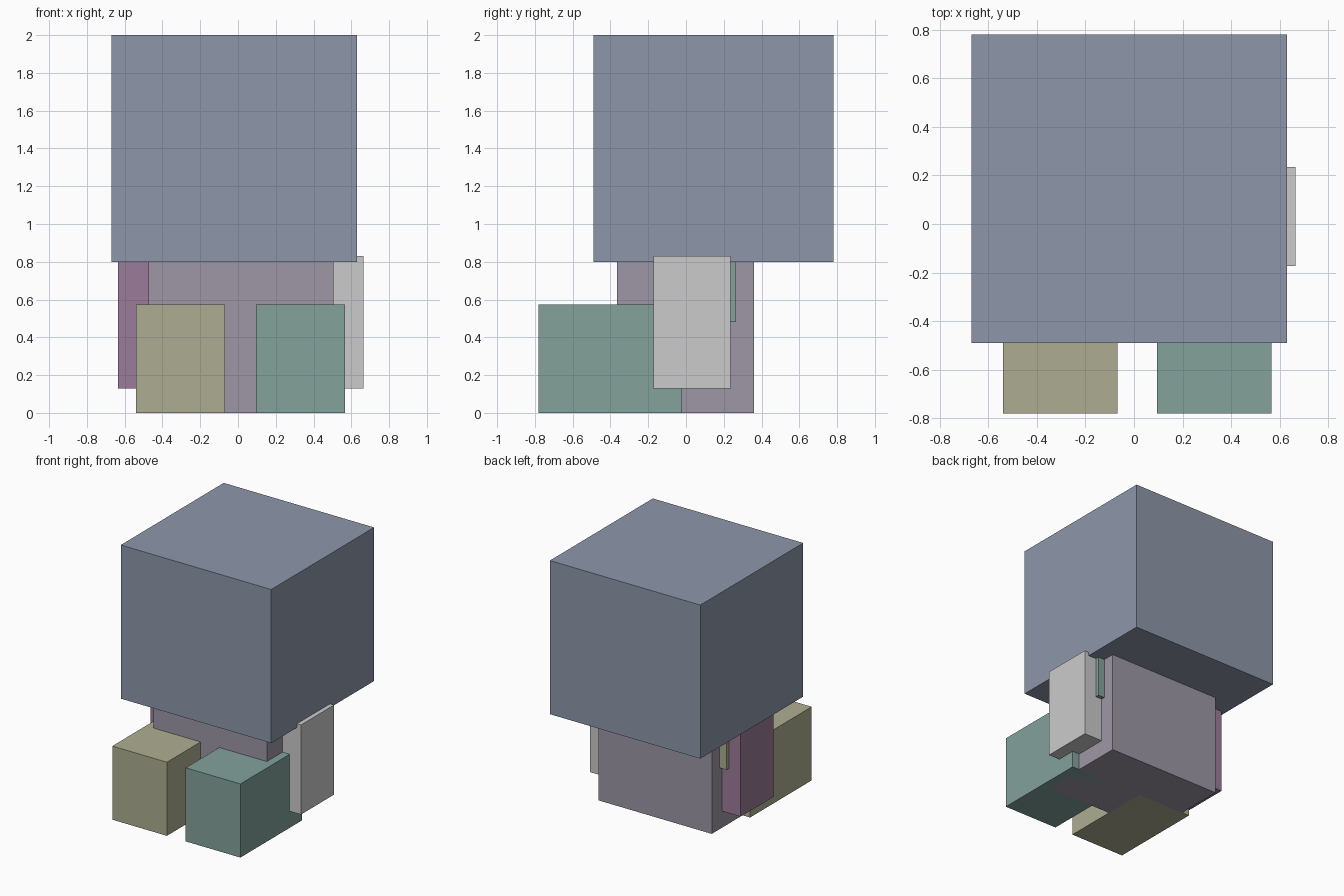
import bpy

if "Cube" in bpy.data.objects:
    bpy.data.objects.remove(bpy.data.objects["Cube"])


def material(name, rgb):
    m = bpy.data.materials.new(name)
    m.diffuse_color = (*rgb, 1)
    m.use_nodes = True
    m.node_tree.nodes["Principled BSDF"].inputs["Base Color"].default_value = m.diffuse_color
    return m


def box(name, x, y, z, mat=None):
    """Axis-aligned box from (min, max) ranges."""
    bpy.ops.mesh.primitive_cube_add(size=1, location=[sum(r) / 2 for r in (x, y, z)])
    ob = bpy.context.object
    ob.name = name
    ob.scale = [r[1] - r[0] for r in (x, y, z)]
    bpy.ops.object.transform_apply(location=False, rotation=False, scale=True)
    if mat:
        ob.data.materials.append(mat)
    return ob


slate = material("slate", (0.27, 0.31, 0.40))
mauve = material("mauve", (0.34, 0.31, 0.38))
olive = material("olive", (0.42, 0.42, 0.29))
teal = material("teal", (0.23, 0.36, 0.33))
plum = material("plum", (0.33, 0.20, 0.32))

# Head and body
box("head", (-0.67, 0.63), (-0.49, 0.78), (0.80, 2.0), slate)
box("body", (-0.475, 0.505), (-0.365, 0.36), (0, 0.80), mauve)

# Legs, stretched forward as if seated
for side, x, mat in (("left", (-0.54, -0.068), olive), ("right", (0.094, 0.567), teal)):
    box(side + "_leg", x, (-0.78, -0.02), (0, 0.575), mat)

# Arms, and the shoulder blocks sandwiched between arm and body
for side, arm_x, block_x, mat, block_mat in (
    ("left", (-0.636, -0.475), (-0.535, -0.46), plum, olive),
    ("right", (0.503, 0.665), (0.49, 0.56), None, teal),
):
    box(side + "_arm", arm_x, (-0.172, 0.235), (0.13, 0.83), mat)
    box(side + "_shoulder_block", block_x, (-0.10, 0.265), (0.48, 0.82), block_mat)
